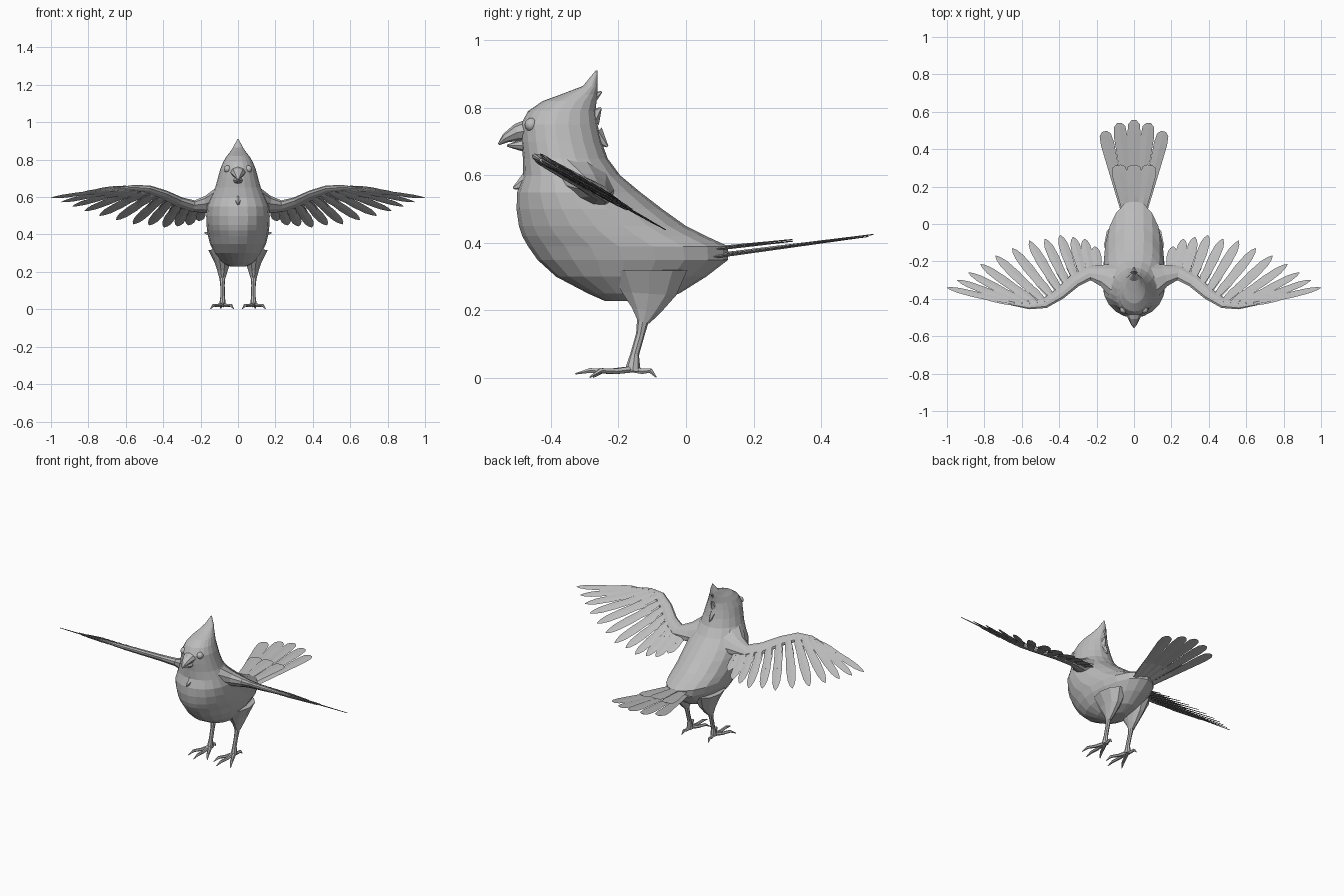
import bpy, bmesh, math
from mathutils import Vector

cube = bpy.data.objects.get("Cube")
if cube:
    bpy.data.objects.remove(cube)

grey = bpy.data.materials.new("plain_grey")
grey.use_nodes = True
tone = (0.5, 0.5, 0.5, 1)
grey.diffuse_color = tone
grey.node_tree.nodes["Principled BSDF"].inputs["Base Color"].default_value = tone


def loft(bm, rings):
    """Skin a list of equal rings and close both ends."""
    loops = [[bm.verts.new(p) for p in ring] for ring in rings]
    for a, b in zip(loops, loops[1:]):
        for i in range(len(a)):
            j = (i + 1) % len(a)
            bm.faces.new((a[i], a[j], b[j], b[i]))
    bm.faces.new(loops[0][::-1])
    bm.faces.new(loops[-1])


def sweep(bm, points, widths, heights, normal, sides=8):
    """Sweep an ellipse of changing width and height along a path."""
    pts = [Vector(p) for p in points]
    rings = []
    for i, p in enumerate(pts):
        along = (pts[min(i + 1, len(pts) - 1)] - pts[max(i - 1, 0)]).normalized()
        side = Vector(normal).cross(along).normalized()
        up = along.cross(side)
        turn = [2 * math.pi * k / sides for k in range(sides)]
        rings.append([p + side * widths[i] * math.cos(a) + up * heights[i] * math.sin(a)
                      for a in turn])
    loft(bm, rings)


def finish(name, bm, mirror=False, smooth=False):
    bmesh.ops.recalc_face_normals(bm, faces=bm.faces)
    mesh = bpy.data.meshes.new(name)
    bm.to_mesh(mesh)
    bm.free()
    mesh.materials.append(grey)
    obj = bpy.data.objects.new(name, mesh)
    bpy.context.collection.objects.link(obj)
    if mirror:
        obj.modifiers.new("mirror", 'MIRROR').use_mirror_merge = False
    for face in mesh.polygons:
        face.use_smooth = smooth
    return obj


POINTED = [(0, .35), (.25, .8), (.6, 1), (.83, .85), (.94, .5), (1, .08)]
SQUARE = [(0, .4), (.4, .7), (.85, 1), (.96, .85), (1, .35)]


def feather(bm, root, tip, half_width, normal, shape, thick=.004):
    """Thin blade with a raised shaft line."""
    root, tip = Vector(root), Vector(tip)
    sweep(bm, [root.lerp(tip, t) for t, w in shape],
          [half_width * w for t, w in shape],
          [thick * (1.2 - .8 * t) for t, w in shape], normal, 4)


# Body and head: level egg-shaped rings (height, front, back, half width)
BODY = [
    (.228, -.24, -.09, .04), (.25, -.29, -.02, .085), (.30, -.385, .06, .125),
    (.35, -.44, .125, .15), (.39, -.468, .125, .16), (.42, -.485, .06, .165),
    (.45, -.495, 0, .168), (.5, -.502, -.07, .17), (.55, -.5, -.135, .165),
    (.6, -.482, -.195, .145), (.65, -.483, -.232, .122), (.7, -.488, -.25, .108),
    (.75, -.49, -.262, .095), (.79, -.468, -.268, .078), (.82, -.425, -.265, .06),
    (.84, -.37, -.262, .043), (.865, -.305, -.262, .027), (.91, -.268, -.262, .003)]
bm = bmesh.new()
rings = []
for z, front, back, half in BODY:
    middle = front + .45 * (back - front)
    ring = []
    for k in range(20):
        a = 2 * math.pi * k / 20
        reach = (back - middle) if math.cos(a) > 0 else (middle - front)
        ring.append((half * math.sin(a), middle + reach * math.cos(a), z))
    rings.append(ring)
loft(bm, rings)
finish("body", bm)

# Small tufts on crest, nape and breast
bm = bmesh.new()
for start, end, size in [((-.29, .82), (-.25, .848), .022), ((-.28, .77), (-.252, .80), .03),
                         ((-.27, .72), (-.232, .685), .03), ((-.47, .58), (-.512, .562), .03)]:
    sweep(bm, [(0, *start), (0, *end)], [size, .003], [size * .7, .003], (1, 0, 0), 6)
finish("tufts", bm)

# Beak halves
bm = bmesh.new()
sweep(bm, [(0, -.46, .735), (0, -.50, .727), (0, -.535, .71), (0, -.555, .692)],
      [.046, .034, .018, .003], [.034, .026, .014, .003], (0, 0, 1))
finish("upper_beak", bm)
bm = bmesh.new()
sweep(bm, [(0, -.45, .69), (0, -.495, .689), (0, -.53, .688)],
      [.036, .022, .003], [.026, .015, .003], (0, 0, 1))
finish("lower_beak", bm)

# Eyes
bm = bmesh.new()
bmesh.ops.create_uvsphere(bm, u_segments=16, v_segments=10, radius=.02)
bmesh.ops.translate(bm, verts=bm.verts, vec=(.056, -.458, .75))
finish("eyes", bm, mirror=True, smooth=True)

# Wings lie in one plane that slopes down to the back
SLOPE = .56
WING_UP = Vector((0, SLOPE, 1)).normalized()


def on_wing(x, y, lift=0):
    return Vector((x, y, .66 - SLOPE * (y + .455))) + WING_UP * lift


# Arm: (x, y, half chord, half thickness)
ARM = [(.08, -.30, .12, .07), (.16, -.275, .068, .042), (.24, -.262, .045, .025),
       (.32, -.305, .04, .02), (.40, -.375, .035, .018), (.48, -.425, .03, .016),
       (.56, -.435, .024, .012), (.66, -.425, .01, .006)]
bm = bmesh.new()
sweep(bm, [on_wing(x, y) for x, y, c, h in ARM], [a[2] for a in ARM],
      [a[3] for a in ARM], WING_UP, 10)
finish("wing_arms", bm, mirror=True)


def arm_y(x):
    for a, b in zip(ARM, ARM[1:]):
        if x <= b[0]:
            return a[1] + (b[1] - a[1]) * (x - a[0]) / (b[0] - a[0])
    return ARM[-1][1]


# Flight feathers with shorter rows of coverts above and below
TIPS = [(1, -.34), (.945, -.30), (.885, -.26), (.82, -.215), (.74, -.17), (.65, -.13),
        (.56, -.09), (.475, -.08), (.395, -.06), (.325, -.07), (.265, -.08), (.21, -.12)]
flight, coverts = bmesh.new(), bmesh.new()
for i, (tx, ty) in enumerate(TIPS):
    rx = .64 - .45 * i / (len(TIPS) - 1)
    root, tip = on_wing(rx, arm_y(rx)), on_wing(tx, ty)
    lean = (WING_UP + Vector((-.12, 0, 0))).normalized()
    wide = .019 + .010 * min(1, i / 4)
    feather(flight, root, tip, wide, lean, POINTED)
    for reach, lift in [(.56, .008), (.36, .014), (.5, -.008)]:
        feather(coverts, root + WING_UP * lift, root.lerp(tip, reach) + WING_UP * lift * .6,
                wide * .85, lean, POINTED, .003)
finish("flight_feathers", flight, mirror=True)
finish("wing_coverts", coverts, mirror=True)

# Tail fan and its coverts
bm = bmesh.new()
for i in range(-2, 3):
    drop = .006 * abs(i)
    feather(bm, (.025 * i, .05, .36 - drop / 2),
            (.079 * i, .555 - .015 * i * i, .425 - drop), .036, (0, 0, 1), SQUARE)
finish("tail_feathers", bm)
bm = bmesh.new()
for i in (-1, 0, 1):
    lift = .005 * (1 - abs(i))
    feather(bm, (.035 * i, .03, .375 + lift), (.085 * i, .315, .405 + lift), .042,
            (0, 0, 1), SQUARE)
finish("tail_coverts", bm)

# Thighs and shanks
bm = bmesh.new()
sweep(bm, [(.085, -.11, .32), (.083, -.11, .25), (.083, -.118, .20), (.084, -.126, .165)],
      [.075, .042, .026, .016], [.12, .085, .045, .018], (0, 1, 0), 10)
finish("thighs", bm, mirror=True)
bm = bmesh.new()
sweep(bm, [(.084, -.124, .19), (.083, -.135, .13), (.082, -.152, .07), (.083, -.158, .02)],
      [.018, .012, .012, .018], [.02, .013, .013, .024], (0, 1, 0))
finish("shanks", bm, mirror=True)

# Toes with pointed claws
bm = bmesh.new()
for x, y in [(.022, -.275), (.08, -.328), (.148, -.285), (.092, -.088)]:
    start, end = Vector((.083, -.158, .026)), Vector((x, y, .01))
    path = [start.lerp(end, t) for t in (0, .4, .75, 1)]
    path[2].z += .008
    path[3].z = .002 if y != -.328 else .012
    sweep(bm, path, [.013, .010, .009, .002], [.011, .009, .008, .002], (0, 0, 1), 6)
finish("toes", bm, mirror=True)
